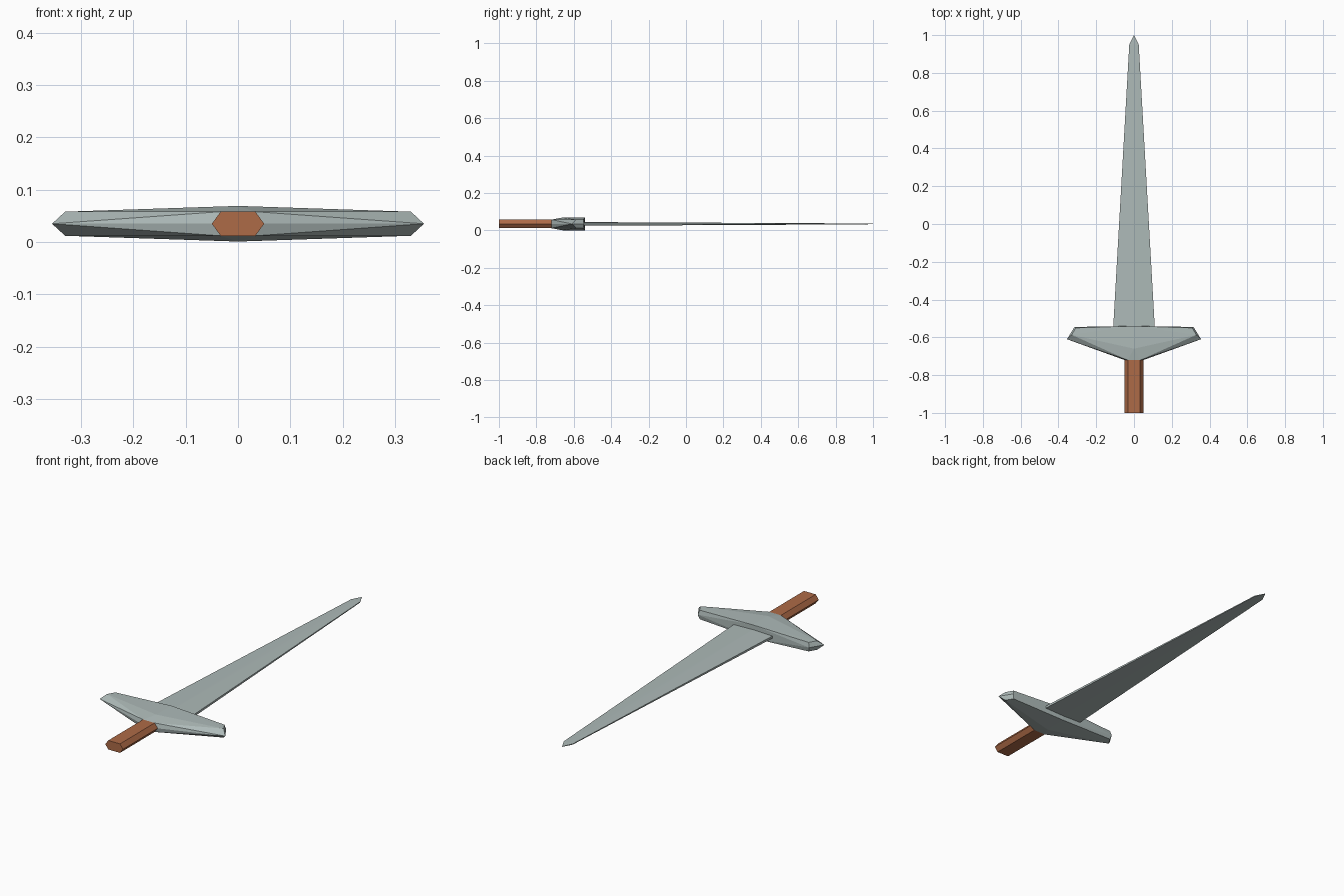
import bpy
import bmesh

cube = bpy.data.objects.get("Cube")
if cube:
    bpy.data.objects.remove(cube, do_unlink=True)

MID = 0.035  # height of the sword's middle plane


def material(name, color):
    mat = bpy.data.materials.new(name)
    mat.use_nodes = True
    mat.diffuse_color = (*color, 1)
    mat.node_tree.nodes["Principled BSDF"].inputs["Base Color"].default_value = (*color, 1)
    return mat


steel = material("steel grey", (0.42, 0.49, 0.48))
wood = material("brown wood", (0.42, 0.145, 0.063))


def hull_part(name, quarter, mat):
    """Convex faceted part from one quarter of its corners, mirrored in x and z."""
    corners = {(sx * x, y, MID + sz * h)
               for x, y, h in quarter for sx in (-1, 1) for sz in (-1, 1)}
    bm = bmesh.new()
    for co in sorted(corners):
        bm.verts.new(co)
    bmesh.ops.remove_doubles(bm, verts=bm.verts[:], dist=0.0001)
    bmesh.ops.convex_hull(bm, input=bm.verts[:])
    bmesh.ops.dissolve_limit(bm, angle_limit=0.005, verts=bm.verts[:], edges=bm.edges[:])
    bmesh.ops.recalc_face_normals(bm, faces=bm.faces[:])
    mesh = bpy.data.meshes.new(name)
    bm.to_mesh(mesh)
    bm.free()
    mesh.materials.append(mat)
    obj = bpy.data.objects.new(name, mesh)
    bpy.context.collection.objects.link(obj)
    return obj


# Grip: six-sided bar running into the guard
grip_section = [(0.05, 0), (0.033, 0.023)]
hull_part("grip", [(x, y, h) for y in (-1, -0.715) for x, h in grip_section], wood)

# Guard: swept crosspiece with a collar that meets the grip
collar = [(x, -0.72, h) for x, h in grip_section]
crosspiece = [(0, -0.66, 0.034), (0.33, -0.587, 0.023), (0.308, -0.55, 0.023),
              (0, -0.54, 0.034), (0.355, -0.61, 0), (0.315, -0.545, 0)]
hull_part("guard", collar + crosspiece, steel)

# Blade: thin taper with a shallow central ridge and a short point
blade = [(0.113, -0.6, 0.006), (0, -0.6, 0.01),
         (0.025, 0.95, 0.002), (0, 0.95, 0.0025), (0, 1, 0.001)]
hull_part("blade", blade, steel)
